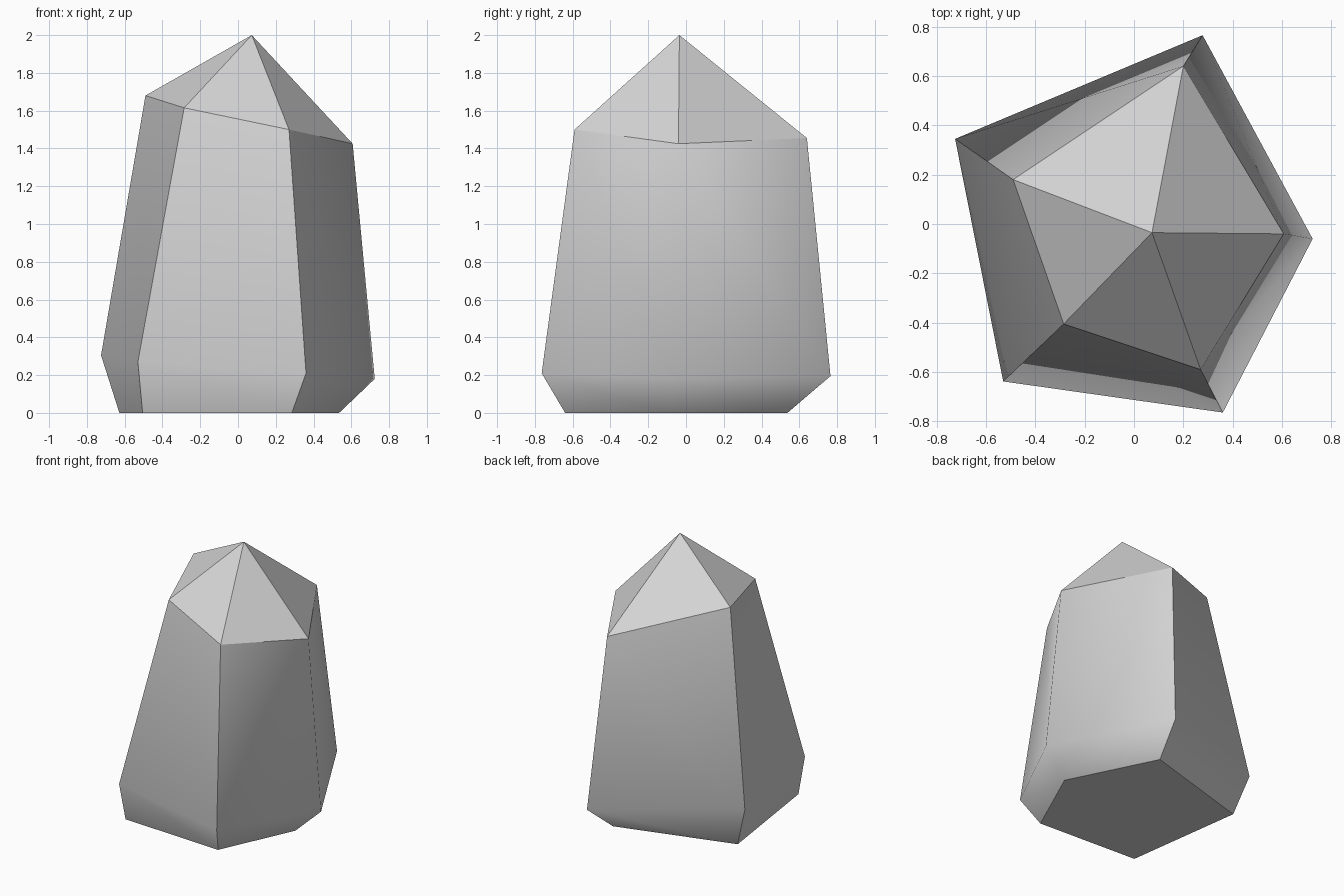
import bpy
import bmesh

if "Cube" in bpy.data.objects:
    bpy.data.objects.remove(bpy.data.objects["Cube"])

# Pale grey stone
stone = bpy.data.materials.new("pale grey stone")
stone.use_nodes = True
grey = (0.66, 0.66, 0.66, 1)
stone.diffuse_color = grey
stone.node_tree.nodes["Principled BSDF"].inputs["Base Color"].default_value = grey

# Five-sided rings, counter-clockwise from the left corner
foot = [(.535, -.09, 0), (.223, .537, 0), (-.628, .29, 0), (-.505, -.598, 0), (.285, -.64, 0)]
belt = [(.724, -.06, .18), (.278, .765, .195), (-.725, .345, .305), (-.53, -.638, .27), (.36, -.764, .21)]
shoulder = [(.607, -.04, 1.425), (.2, .64, 1.455), (-.49, .18, 1.68), (-.285, -.405, 1.615), (.27, -.59, 1.5)]
tip = (.073, -.035, 2)

bm = bmesh.new()
rings = [[bm.verts.new(p) for p in ring] for ring in (foot, belt, shoulder)]

# Underside, sides, and top facets that each keep their own tip so they crease there
bm.faces.new(rings[0][::-1])
for i in range(5):
    j = (i + 1) % 5
    for low, high in zip(rings, rings[1:]):
        bm.faces.new((low[j], high[j], high[i], low[i]))
    bm.faces.new((rings[2][i], rings[2][j], bm.verts.new(tip)))

for face in bm.faces:
    face.smooth = True

# Crisp foot, shoulder and corner edges; the left corner stays soft
for i in range(5):
    j = (i + 1) % 5
    sharp = [(rings[0][i], rings[0][j]), (rings[2][i], rings[2][j])]
    if i:
        sharp += [(low[i], high[i]) for low, high in zip(rings, rings[1:])]
    for pair in sharp:
        bm.edges.get(pair).smooth = False

mesh = bpy.data.meshes.new("crystal")
bm.to_mesh(mesh)
bm.free()
mesh.materials.append(stone)
crystal = bpy.data.objects.new("crystal", mesh)
bpy.context.collection.objects.link(crystal)
